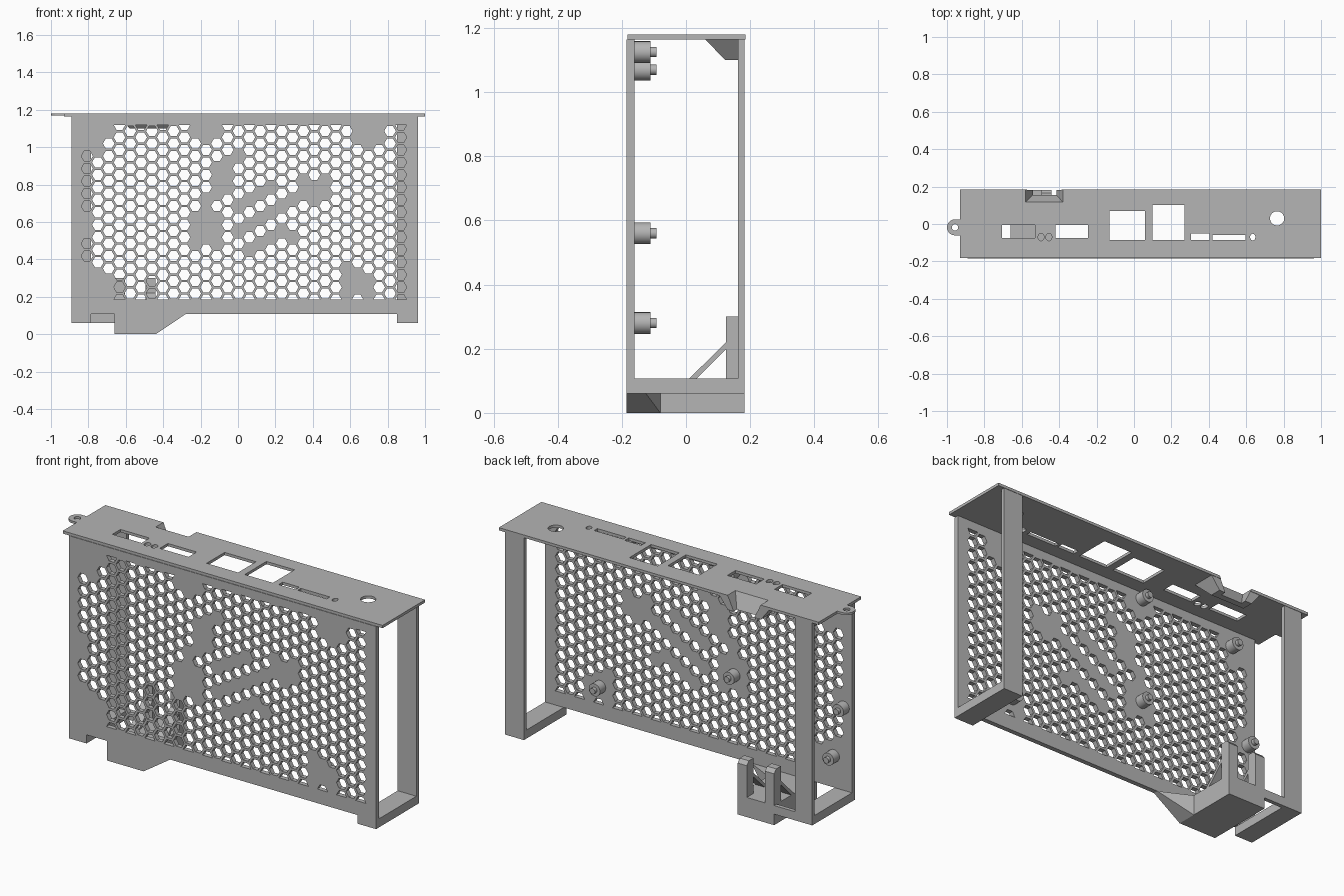
import bpy, bmesh, math
from mathutils import Vector

if "Cube" in bpy.data.objects:
    bpy.data.objects.remove(bpy.data.objects["Cube"], do_unlink=True)

grey = bpy.data.materials.new("plain grey")
grey.use_nodes = True
grey.diffuse_color = (0.46, 0.46, 0.46, 1)
grey.node_tree.nodes["Principled BSDF"].inputs["Base Color"].default_value = grey.diffuse_color


def finish(name, bm):
    bmesh.ops.recalc_face_normals(bm, faces=bm.faces[:])
    mesh = bpy.data.meshes.new(name)
    bm.to_mesh(mesh)
    bm.free()
    mesh.materials.append(grey)
    obj = bpy.data.objects.new(name, mesh)
    bpy.context.scene.collection.objects.link(obj)
    return obj


def add_prism(bm, pts, axis, a, b):
    """Extrude a 2D outline along an axis from a to b."""
    def place(p, t):
        return {"x": (t, *p), "y": (p[0], t, p[1]), "z": (*p, t)}[axis]
    lo = [bm.verts.new(place(p, a)) for p in pts]
    hi = [bm.verts.new(place(p, b)) for p in pts]
    bm.faces.new(lo)
    bm.faces.new(hi)
    n = len(pts)
    for i in range(n):
        j = (i + 1) % n
        bm.faces.new((lo[i], lo[j], hi[j], hi[i]))


def prism(name, pts, axis, a, b):
    bm = bmesh.new()
    add_prism(bm, pts, axis, a, b)
    return finish(name, bm)


def rect(x0, x1, y0, y1):
    return [(x0, y0), (x1, y0), (x1, y1), (x0, y1)]


def ellipse(cx, cy, rx, ry, n=24):
    return [(cx + rx * math.cos(math.tau * i / n), cy + ry * math.sin(math.tau * i / n))
            for i in range(n)]


def box(name, x0, x1, y0, y1, z0, z1):
    return prism(name, rect(x0, x1, y0, y1), "z", z0, z1)


def hull(name, points):
    bm = bmesh.new()
    for p in points:
        bm.verts.new(p)
    bmesh.ops.convex_hull(bm, input=bm.verts[:])
    bmesh.ops.dissolve_limit(bm, angle_limit=0.01, verts=bm.verts[:], edges=bm.edges[:])
    return finish(name, bm)


def frustum(name, low, z0, high, z1):
    return hull(name, [(*p, z0) for p in low] + [(*p, z1) for p in high])


def cut(obj, cutter):
    """Subtract the cutter and bake the result."""
    mod = obj.modifiers.new("cut", "BOOLEAN")
    mod.operation, mod.solver, mod.object = "DIFFERENCE", "EXACT", cutter
    graph = bpy.context.evaluated_depsgraph_get()
    mesh = bpy.data.meshes.new_from_object(obj.evaluated_get(graph))
    obj.modifiers.clear()
    obj.data = mesh
    bpy.data.objects.remove(cutter, do_unlink=True)


FRONT, INNER, BACK_IN, BACK = -0.185, -0.16, 0.162, 0.183
FOOT, FLOOR, CEIL, TOP = 0.06, 0.107, 1.165, 1.18
LEFT_POST, RIGHT_POST = (-0.89, -0.785), (0.85, 0.963)

# Front panel with feet at both ends
panel = prism("front_panel", [
    (-0.89, FOOT), (-0.785, FOOT), (-0.785, FLOOR), (0.85, FLOOR), (0.85, FOOT),
    (0.963, FOOT), (0.963, CEIL), (-0.89, CEIL)], "y", FRONT, INNER)

# Solid patches left in the vent field: two ends and a radius
solid = [
    ((-0.17, 1.12), (-0.17, 1.12), 0.115), ((-0.78, 1.08), (-0.78, 1.08), 0.1),
    ((-0.85, 0.58), (-0.85, 0.58), 0.09), ((-0.78, 0.27), (-0.78, 0.27), 0.105),
    ((0.69, 1.12), (0.69, 1.12), 0.11), ((0.63, 0.28), (0.63, 0.28), 0.095),
    ((-0.17, 0.56), (-0.17, 0.56), 0.105), ((-0.12, 0.84), (0.03, 0.96), 0.04),
    ((-0.2, 0.72), (-0.05, 0.76), 0.03), ((0, 0.67), (0.2, 0.77), 0.032),
    ((-0.02, 0.55), (0.3, 0.7), 0.03), ((0.08, 0.46), (0.3, 0.55), 0.032),
    ((0.36, 0.79), (0.45, 0.76), 0.065)]


def is_solid(x, z):
    p = Vector((x, z))
    for a, b, r in solid:
        a, d = Vector(a), Vector(b) - Vector(a)
        t = max(0, min(1, (p - a).dot(d) / d.length_squared)) if d.length else 0
        if (p - a - d * t).length < r:
            return True
    return False


# Hexagonal vents, with half hexagons along the top and bottom rows
PITCH, RADIUS = 0.0668, 0.0312
bm = bmesh.new()
for col in range(30):
    x = -0.807 + col * PITCH * math.sqrt(3) / 2
    for row in range(15):
        z = 0.184 + row * PITCH + (0 if col % 2 else PITCH / 2)
        if z > 1.13 or is_solid(x, z):
            continue
        angles = range(6)
        if col % 2 and row == 0:
            angles = range(4)
        elif col % 2 and row == 14:
            angles = range(3, 7)
        pts = [(x + RADIUS * math.cos(k * math.pi / 3), z + RADIUS * math.sin(k * math.pi / 3))
               for k in angles]
        add_prism(bm, pts, "y", FRONT - 0.05, INNER + 0.05)
cut(panel, finish("vent_cutter", bm))

# Top port plate with screw tab
plate = box("port_plate", -0.93, 1.0, -0.182, 0.185, CEIL, TOP)
bm = bmesh.new()
slots = [rect(-0.706, -0.53, -0.075, -0.005), rect(-0.42, -0.246, -0.075, -0.005),
         rect(-0.13, 0.06, -0.085, 0.07), rect(0.1, 0.27, -0.085, 0.102),
         rect(0.305, 0.405, -0.085, -0.05), rect(0.42, 0.595, -0.085, -0.058),
         ellipse(-0.497, -0.07, 0.016, 0.02), ellipse(-0.455, -0.07, 0.016, 0.02),
         ellipse(0.635, -0.07, 0.014, 0.018), ellipse(0.765, 0.03, 0.038, 0.038, 32)]
for pts in slots:
    add_prism(bm, pts, "z", 1.1, 1.25)
cut(plate, finish("port_cutter", bm))

arc = [(-0.957 + 0.043 * math.cos(math.radians(a)), -0.018 + 0.043 * math.sin(math.radians(a)))
       for a in range(90, 271, 15)]
tab = prism("screw_tab", arc + [(-0.93, -0.061), (-0.93, 0.025)], "z", 1.168, TOP)
cut(tab, prism("tab_cutter", ellipse(-0.957, -0.018, 0.017, 0.017), "z", 1.1, 1.25))

# Latch pocket under the plate's back edge
pocket = frustum("latch_pocket", rect(-0.58, -0.38, 0.122, BACK), 1.10,
                 rect(-0.63, -0.33, 0.06, BACK), CEIL)
for part in (plate, pocket):
    cut(part, frustum("recess_cutter", rect(-0.535, -0.42, 0.16, 0.25), 1.09,
                      rect(-0.58, -0.38, 0.117, 0.25), 1.181))

# End frames: back post and bottom bar
for side, (x0, x1) in (("left_end", RIGHT_POST), ("right_end", LEFT_POST)):
    box(side + "_post", x0, x1, BACK_IN, BACK, FOOT, CEIL)
    box(side + "_bar", x0, x1, INNER, BACK_IN, FOOT, FLOOR)
box("tie_strip", -0.785, -0.66, BACK_IN, BACK, FOOT, FLOOR)

# Lower block with tapered ramp
box("lower_block", -0.66, -0.44, FRONT, BACK, 0, FLOOR)
hull("block_ramp", [(-0.44, y, z) for y in (FRONT, -0.08) for z in (0, FLOOR)]
     + [(-0.28, y, FLOOR) for y in (FRONT, INNER)])

# Retaining arms with diagonal braces
for label, x0 in (("outer", -0.66), ("inner", -0.495)):
    x1 = x0 + 0.055
    prism(label + "_arm", [(0.125, FLOOR), (BACK, FLOOR), (BACK, 0.28), (0.165, 0.3),
                           (0.125, 0.3)], "x", x0, x1)
    prism(label + "_brace", [(0.01, FLOOR), (0.034, FLOOR), (0.125, 0.198),
                             (0.125, 0.22)], "x", x0, x1)

# Board standoffs with locating pegs
for i, (x, z) in enumerate([(-0.18, 1.125), (-0.74, 1.07), (-0.18, 0.56),
                            (-0.84, 0.56), (-0.78, 0.28), (0.63, 0.28)]):
    for part, r, y0, y1 in (("standoff", 0.034, INNER, -0.11), ("peg", 0.016, -0.11, -0.092)):
        obj = prism(f"{part}_{i + 1}", ellipse(x, z, r, r), "y", y0 - 0.002, y1)
        bpy.ops.object.select_all(action="DESELECT")
        obj.select_set(True)
        bpy.context.view_layer.objects.active = obj
        bpy.ops.object.shade_smooth_by_angle()
